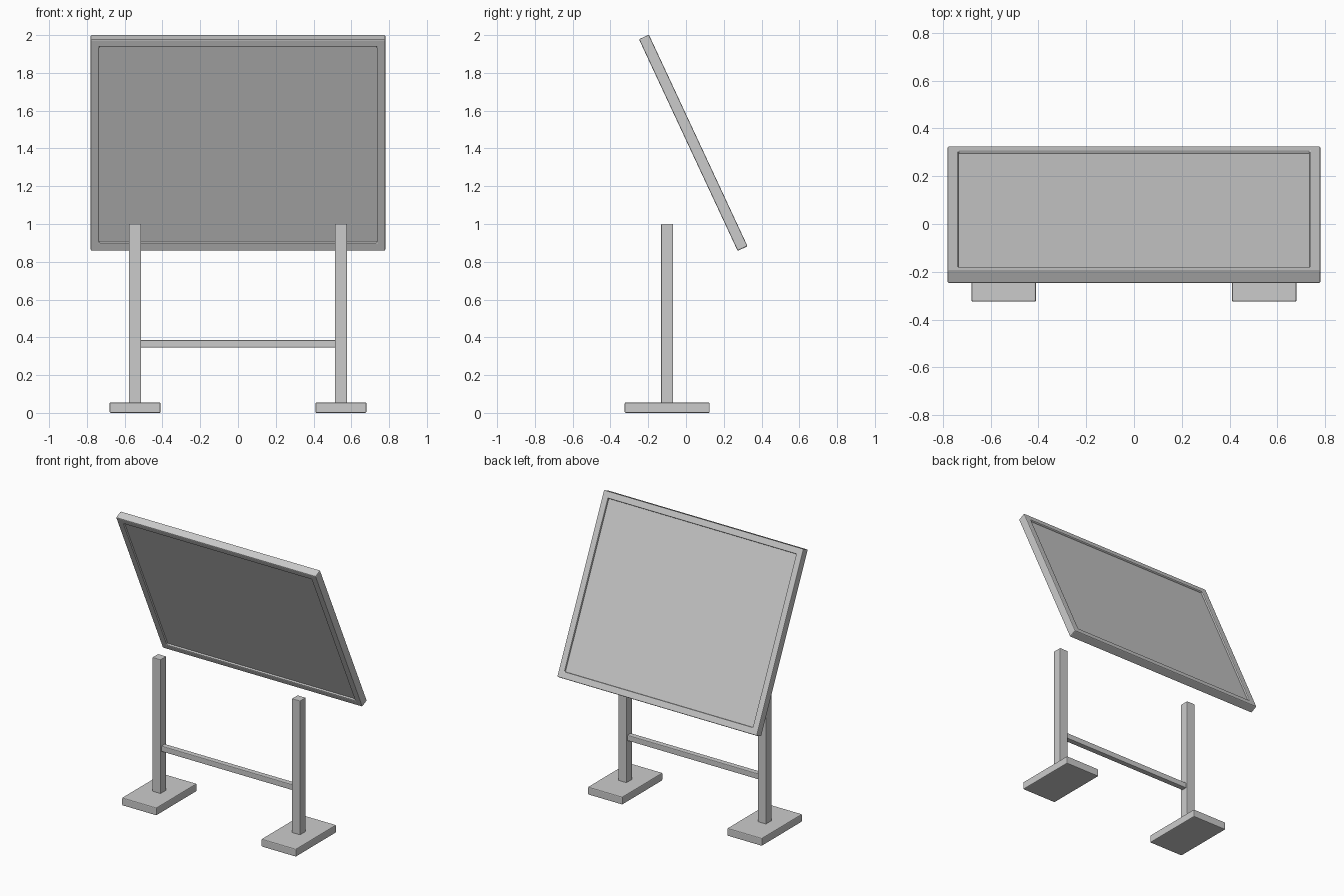
import bpy, bmesh, math
from mathutils import Matrix

if "Cube" in bpy.data.objects:
    bpy.data.objects.remove(bpy.data.objects["Cube"])

TILT = Matrix.Translation((0, 0.0385, 1.43)) @ Matrix.Rotation(math.radians(25), 4, 'X')


def finish(name, bm, bevel=0.006):
    bmesh.ops.recalc_face_normals(bm, faces=bm.faces)
    mesh = bpy.data.meshes.new(name)
    bm.to_mesh(mesh)
    bm.free()
    ob = bpy.data.objects.new(name, mesh)
    bpy.context.collection.objects.link(ob)
    if bevel:
        mod = ob.modifiers.new("soft_edges", 'BEVEL')
        mod.width = bevel
        mod.segments = 2
        mod.limit_method = 'ANGLE'
    return ob


def box(name, center, size, bevel=0.006):
    bm = bmesh.new()
    bmesh.ops.create_cube(bm, size=1)
    bmesh.ops.scale(bm, vec=size, verts=bm.verts)
    bmesh.ops.translate(bm, vec=center, verts=bm.verts)
    return finish(name, bm, bevel)


def ring_frame(name, width, height, depth, border):
    # Rectangular cross-section swept around four corners
    bm = bmesh.new()
    corners = []
    for sx, sz in ((-1, -1), (1, -1), (1, 1), (-1, 1)):
        corners.append([bm.verts.new((sx * (width / 2 - inset), y, sz * (height / 2 - inset)))
                        for inset, y in ((0, -depth / 2), (border, -depth / 2),
                                         (border, depth / 2), (0, depth / 2))])
    for i in range(4):
        a, b = corners[i], corners[(i + 1) % 4]
        for j in range(4):
            k = (j + 1) % 4
            bm.faces.new((a[j], b[j], b[k], a[k]))
    return finish(name, bm)


# Tilted board: frame with a recessed panel
frame = ring_frame("board_frame", 1.56, 1.236, 0.058, 0.045)
frame.matrix_world = TILT
panel = box("board_panel", (0, 0, 0), (1.48, 0.032, 1.156), 0)
panel.matrix_world = TILT

# Stand: a foot and post on each side
for side, s in (("left", -1), ("right", 1)):
    box(f"{side}_foot", (s * 0.545, -0.1, 0.0275), (0.27, 0.45, 0.055))
    box(f"{side}_post", (s * 0.545, -0.1, 0.52), (0.064, 0.064, 0.96), 0.004)

# Cross rail between the posts
box("cross_rail", (0, -0.1, 0.366), (1.06, 0.04, 0.04), 0.005)
